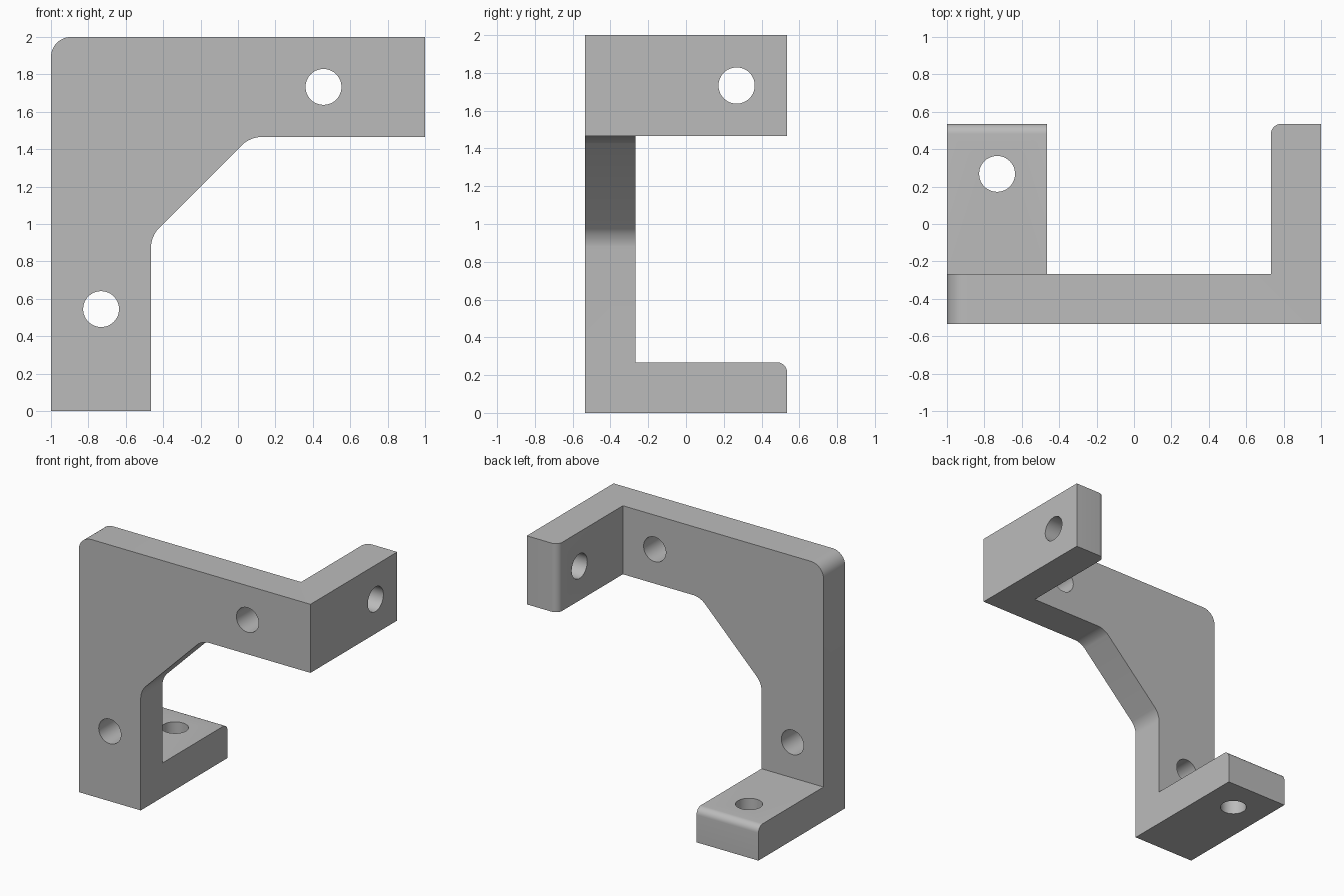
import bpy
import bmesh
from mathutils import Vector

old = bpy.data.objects.get("Cube")
if old:
    bpy.data.objects.remove(old, do_unlink=True)

D = 0.535          # half depth, also the width of each arm
T = 0.268          # plate and tab thickness
HOLE = 0.096       # hole radius

grey = bpy.data.materials.new("grey metal")
grey.use_nodes = True
grey.diffuse_color = (0.5, 0.5, 0.5, 1)
grey.node_tree.nodes["Principled BSDF"].inputs["Base Color"].default_value = (0.5, 0.5, 0.5, 1)


def add_object(name, bm):
    bmesh.ops.recalc_face_normals(bm, faces=bm.faces)
    mesh = bpy.data.meshes.new(name)
    bm.to_mesh(mesh)
    bm.free()
    mesh.materials.append(grey)
    obj = bpy.data.objects.new(name, mesh)
    bpy.context.collection.objects.link(obj)
    return obj


def round_edges(bm, test, radius, segments=8):
    """Fillet every edge whose two ends both pass the test."""
    edges = [e for e in bm.edges if all(test(v.co) for v in e.verts)]
    bmesh.ops.bevel(bm, geom=edges, offset=radius, offset_type='OFFSET',
                    segments=segments, profile=0.5, affect='EDGES')


def near(a, b):
    return abs(a - b) < 0.002


def cut(target, cutter):
    """Subtract the cutter from the target and remove it."""
    mod = target.modifiers.new("cut", 'BOOLEAN')
    mod.operation = 'DIFFERENCE'
    mod.solver = 'EXACT'
    mod.object = cutter
    bpy.context.view_layer.objects.active = target
    bpy.ops.object.modifier_apply(modifier=mod.name)
    bpy.data.objects.remove(cutter, do_unlink=True)


# Bracket outline, extruded through the full depth
outline = [(-1, 0), (D - 1, 0), (D - 1, 0.935), (0.065, 2 - D),
           (1, 2 - D), (1, 2), (-1, 2)]
bm = bmesh.new()
face = bm.faces.new([bm.verts.new((x, -D, z)) for x, z in outline])
ext = bmesh.ops.extrude_face_region(bm, geom=[face])
bmesh.ops.translate(bm, vec=(0, 2 * D, 0),
                    verts=[v for v in ext["geom"] if isinstance(v, bmesh.types.BMVert)])
bmesh.ops.recalc_face_normals(bm, faces=bm.faces)

# Fillets at the outer corner and both ends of the diagonal
round_edges(bm, lambda c: near(c.x, -1) and near(c.z, 2), 0.107)
for px, pz in outline[2:4]:
    round_edges(bm, lambda c: near(c.x, px) and near(c.z, pz), 0.055)
bracket = add_object("bracket", bm)

# Hollow out the back, leaving the plate, a foot tab and a side tab
low, high = Vector((-2, -D + T, T)), Vector((1 - T, 2, 3))
bm = bmesh.new()
bmesh.ops.create_cube(bm, size=1)
bmesh.ops.scale(bm, vec=high - low, verts=bm.verts)
bmesh.ops.translate(bm, vec=(low + high) / 2, verts=bm.verts)
cut(bracket, add_object("hollow_cutter", bm))

# Rounded inner corners at the tab ends
bm = bmesh.new()
bm.from_mesh(bracket.data)
round_edges(bm, lambda c: near(c.y, D) and near(c.z, T), 0.054)
round_edges(bm, lambda c: near(c.y, D) and near(c.x, 1 - T), 0.054)
bm.to_mesh(bracket.data)
bm.free()

# Bolt holes: centre and drilling axis
holes = [((-0.732, -0.4, 0.545), 'Y'), ((0.457, -0.4, 1.733), 'Y'),
         ((-0.732, T, 0.134), 'Z'), ((0.866, T, 1.733), 'X')]
for centre, axis in holes:
    bm = bmesh.new()
    bmesh.ops.create_cone(bm, cap_ends=True, segments=48,
                          radius1=HOLE, radius2=HOLE, depth=0.4)
    direction = Vector([float(axis == a) for a in 'XYZ'])
    turn = Vector((0, 0, 1)).rotation_difference(direction).to_matrix()
    bmesh.ops.rotate(bm, matrix=turn, verts=bm.verts)
    bmesh.ops.translate(bm, vec=centre, verts=bm.verts)
    cut(bracket, add_object("hole_cutter", bm))

# Smooth fillets and holes, sharp edges elsewhere
bpy.ops.object.select_all(action='DESELECT')
bracket.select_set(True)
bpy.context.view_layer.objects.active = bracket
bpy.ops.object.shade_smooth_by_angle(angle=0.52)
